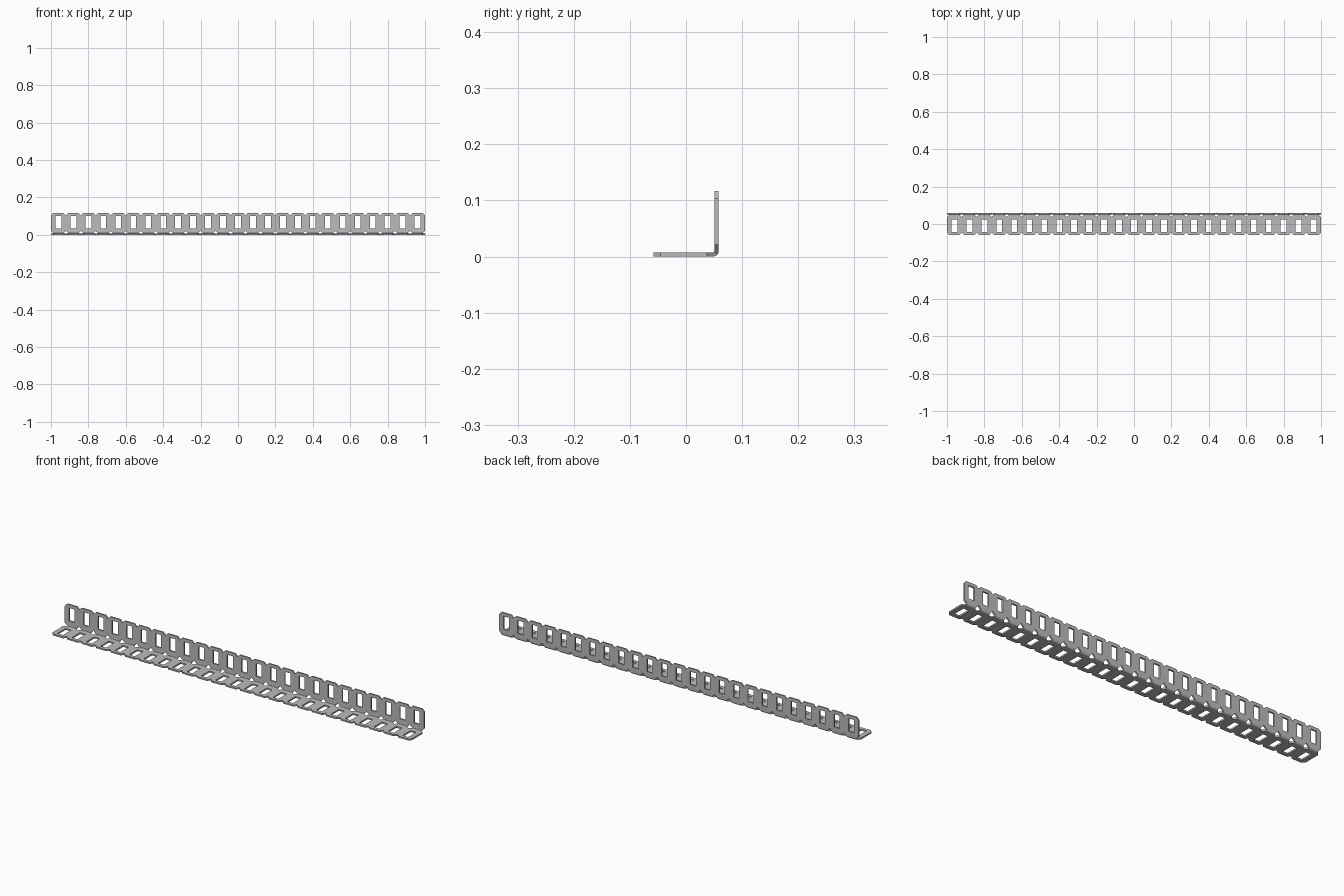
import bpy, bmesh, math

cube = bpy.data.objects.get("Cube")
if cube:
    bpy.data.objects.remove(cube, do_unlink=True)

# Sheet dimensions
CELLS = 25
PITCH = 2 / CELLS
LEG = 0.1167           # outer width of each leg
THICK = 0.0075
R_OUT = 0.0105         # outer bend radius
R_IN = R_OUT - THICK
ARC = (R_OUT + R_IN) / 2 * math.pi / 4   # half the bend, unfolded
SHIFT = R_OUT - ARC
HALF = PITCH / 2
END = LEG - SHIFT      # unfolded half width
SLOT_W = 0.0155        # slot half width
SLOT_A, SLOT_B = 0.035 - SHIFT, 0.1 - SHIFT
CHAMFER = 0.013
DIAMOND = 0.016

# Quarter of one cell: around the bend hole, beside the slot, tab end
quarter = [
    [(0, 0), (HALF - DIAMOND, 0), (HALF, DIAMOND), (HALF, SLOT_A), (SLOT_W, SLOT_A), (0, SLOT_A)],
    [(SLOT_W, SLOT_A), (HALF, SLOT_A), (HALF, SLOT_B), (SLOT_W, SLOT_B)],
    [(0, SLOT_B), (SLOT_W, SLOT_B), (HALF, SLOT_B), (HALF, END - CHAMFER),
     (HALF - CHAMFER, END), (0, END)],
]

# Flat perforated sheet, mirrored and repeated
bm = bmesh.new()
for i in range(CELLS):
    middle = -1 + (i + 0.5) * PITCH
    for sx in (-1, 1):
        for su in (-1, 1):
            for outline in quarter:
                pts = outline if sx * su > 0 else outline[::-1]
                bm.faces.new([bm.verts.new((middle + sx * x, su * u, 0)) for x, u in pts])
bmesh.ops.remove_doubles(bm, verts=bm.verts, dist=1e-5)

# Cut lines across the bend
SEGMENTS = 6
for k in range(SEGMENTS + 1):
    u = -ARC + 2 * ARC * k / SEGMENTS
    bmesh.ops.bisect_plane(bm, geom=bm.verts[:] + bm.edges[:] + bm.faces[:],
                           plane_co=(0, u, 0), plane_no=(0, 1, 0), dist=1e-6)

# Thickness
top = bmesh.ops.extrude_face_region(bm, geom=bm.faces[:], use_keep_orig=True)
for v in top["geom"]:
    if isinstance(v, bmesh.types.BMVert):
        v.co.z = THICK

# Fold into the angle
bend_y = LEG / 2 - R_OUT
for v in bm.verts:
    x, u, t = v.co
    r = R_IN + t
    turn = max(0, min(1, (u + ARC) / (2 * ARC))) * math.pi / 2
    v.co = (x,
            bend_y + r * math.sin(turn) + min(0, u + ARC),
            R_OUT - r * math.cos(turn) + max(0, u - ARC))
bmesh.ops.recalc_face_normals(bm, faces=bm.faces)

mesh = bpy.data.meshes.new("slotted_angle_bar")
bm.to_mesh(mesh)
bm.free()
bar = bpy.data.objects.new("slotted_angle_bar", mesh)
bpy.context.collection.objects.link(bar)

# Grey metal
grey = bpy.data.materials.new("grey_metal")
grey.use_nodes = True
colour = (0.5, 0.5, 0.5, 1)
grey.diffuse_color = colour
grey.node_tree.nodes["Principled BSDF"].inputs["Base Color"].default_value = colour
mesh.materials.append(grey)

# Smooth bend with sharp edges
bpy.ops.object.select_all(action="DESELECT")
bar.select_set(True)
bpy.context.view_layer.objects.active = bar
bpy.ops.object.shade_smooth_by_angle(angle=math.radians(30))
